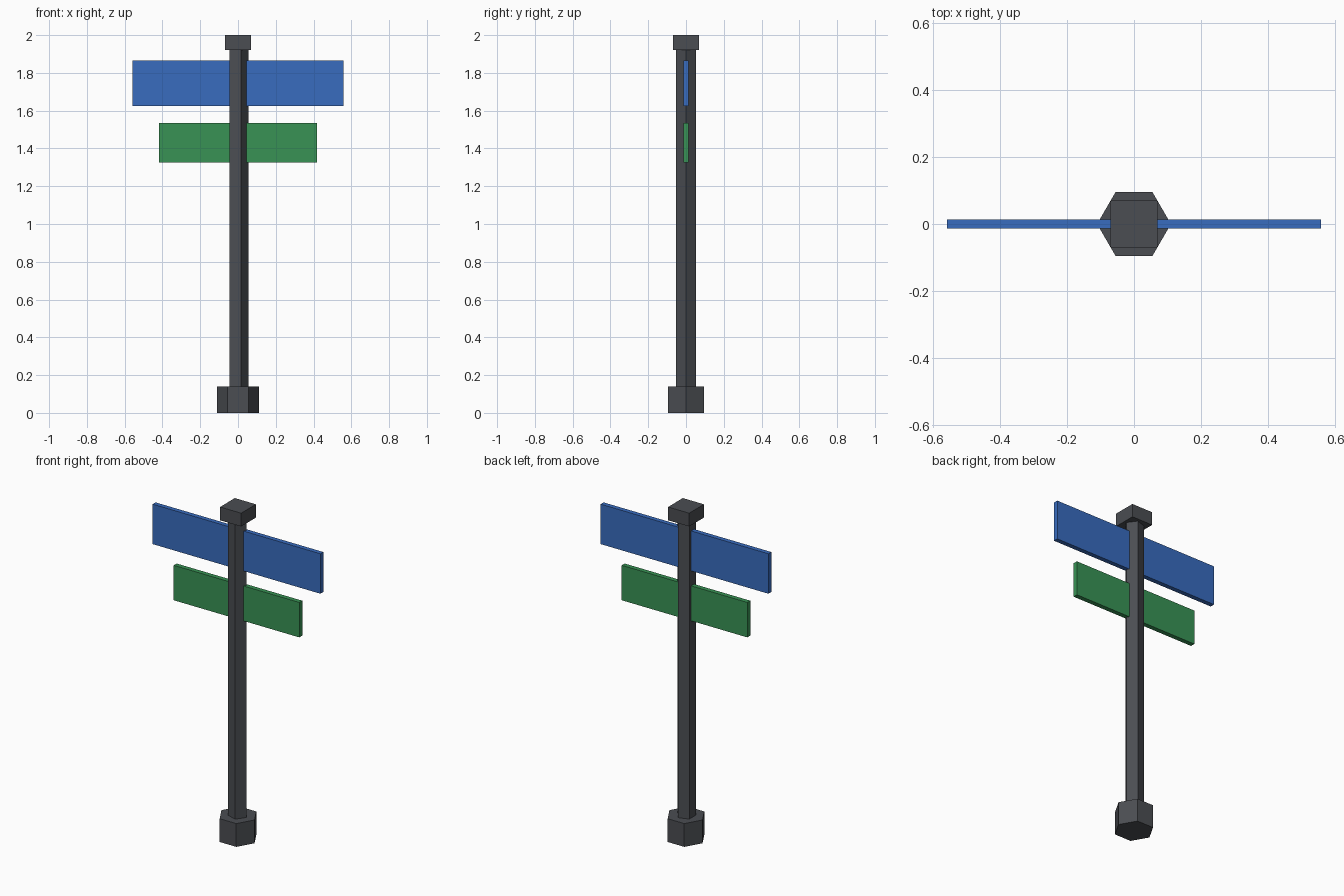
import bpy
import math

cube = bpy.data.objects.get("Cube")
if cube:
    bpy.data.objects.remove(cube, do_unlink=True)


def make_material(name, colour):
    mat = bpy.data.materials.new(name)
    mat.use_nodes = True
    mat.diffuse_color = (*colour, 1)
    mat.node_tree.nodes["Principled BSDF"].inputs["Base Color"].default_value = (*colour, 1)
    return mat


def finish(name, mat):
    obj = bpy.context.object
    obj.name = name
    obj.data.name = name
    obj.data.materials.append(mat)
    bpy.ops.object.transform_apply(location=False, rotation=True, scale=True)
    return obj


def prism(name, sides, radius, bottom, top, mat):
    # One corner of the prism points to +x
    bpy.ops.mesh.primitive_cylinder_add(
        vertices=sides, radius=radius, depth=top - bottom,
        location=(0, 0, (bottom + top) / 2), rotation=(0, 0, -math.pi / 2))
    return finish(name, mat)


def box(name, width, depth, bottom, top, mat):
    bpy.ops.mesh.primitive_cube_add(size=1, location=(0, 0, (bottom + top) / 2))
    bpy.context.object.scale = (width, depth, top - bottom)
    return finish(name, mat)


metal = make_material("dark grey metal", (0.07, 0.075, 0.085))
blue = make_material("sign blue", (0.04, 0.15, 0.52))
green = make_material("sign green", (0.04, 0.29, 0.09))

# Post with its foot and cap
prism("base", 6, 0.11, 0, 0.14, metal)
prism("post", 5, 0.055, 0.14, 1.92, metal)
box("cap", 0.14, 0.14, 1.92, 2.0, metal)

# Street signs passing through the post
box("upper_sign", 1.115, 0.028, 1.625, 1.865, blue)
box("lower_sign", 0.835, 0.028, 1.325, 1.535, green)
